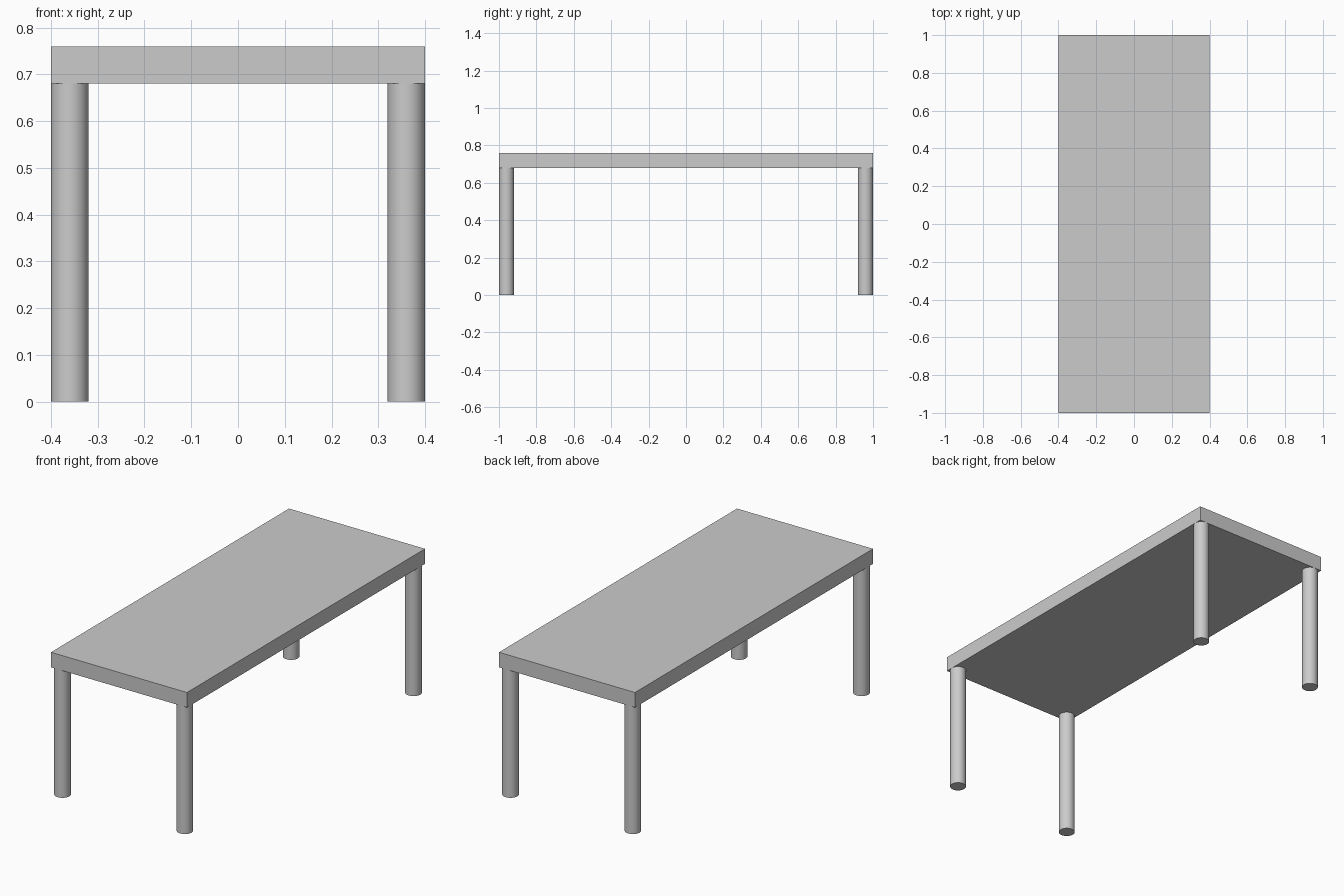
import bpy
import math

if "Cube" in bpy.data.objects:
    bpy.data.objects.remove(bpy.data.objects["Cube"])

WIDTH, LENGTH, HEIGHT = 0.80, 2.00, 0.76
TOP_THICKNESS = 0.08
LEG_RADIUS = 0.04
LEG_HEIGHT = HEIGHT - TOP_THICKNESS

# Table top: a plain sharp-edged slab
bpy.ops.mesh.primitive_cube_add(size=1, location=(0, 0, HEIGHT - TOP_THICKNESS / 2))
top = bpy.context.object
top.name = "table_top"
top.scale = (WIDTH, LENGTH, TOP_THICKNESS)
bpy.ops.object.transform_apply(location=False, rotation=False, scale=True)


# Round leg, flush with the slab's outer edges
def add_leg(name, sx, sy):
    bpy.ops.mesh.primitive_cylinder_add(
        vertices=48, radius=LEG_RADIUS, depth=LEG_HEIGHT,
        location=(sx * (WIDTH / 2 - LEG_RADIUS), sy * (LENGTH / 2 - LEG_RADIUS), LEG_HEIGHT / 2))
    leg = bpy.context.object
    leg.name = name
    bpy.ops.object.shade_smooth_by_angle(angle=math.radians(30))


# One leg in each corner
for y_name, sy in (("front", -1), ("back", 1)):
    for x_name, sx in (("left", -1), ("right", 1)):
        add_leg(f"{y_name}_{x_name}_leg", sx, sy)
